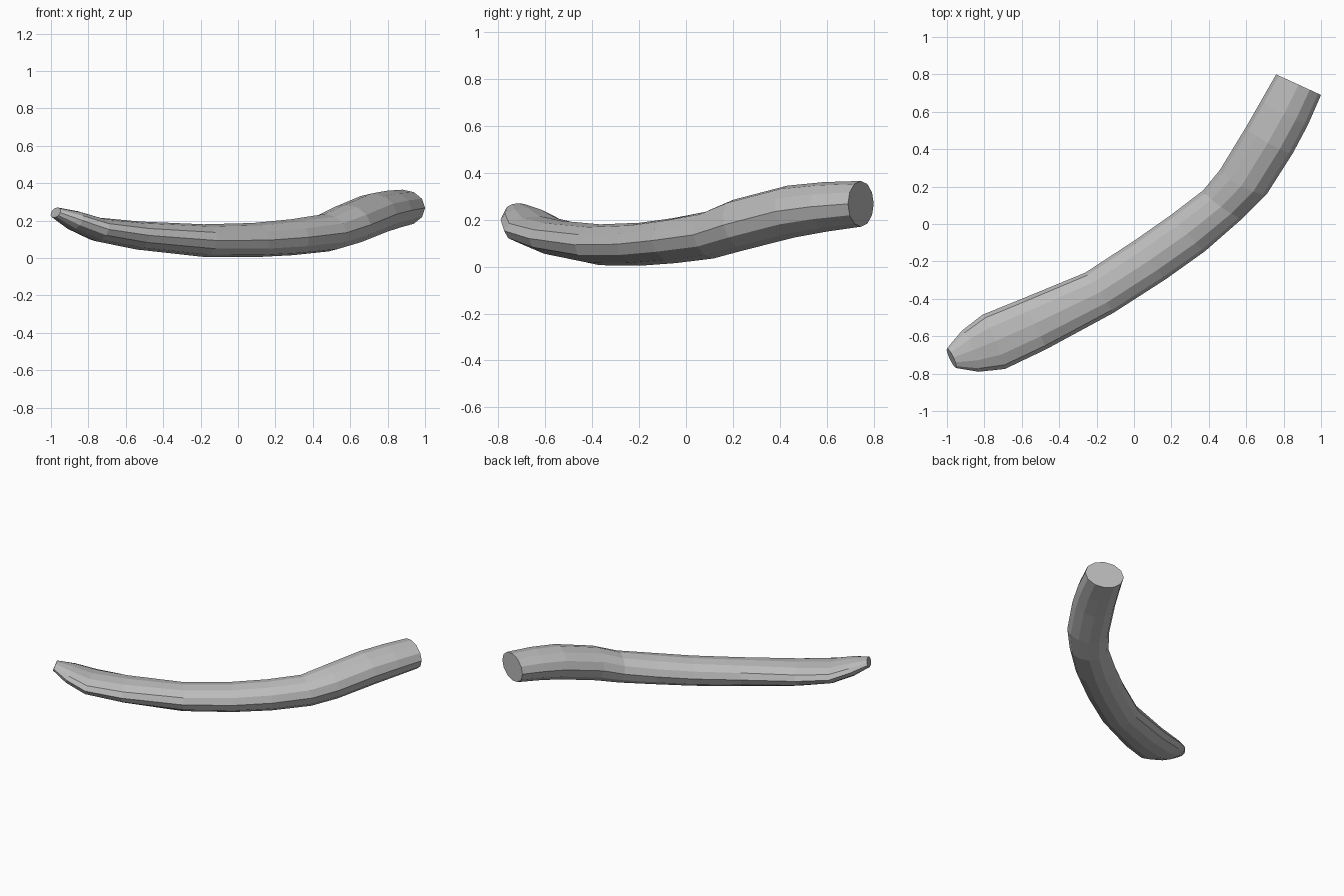
import bpy, bmesh
from math import cos, sin, pi
from mathutils import Vector

cube = bpy.data.objects.get("Cube")
if cube:
    bpy.data.objects.remove(cube)

# Plain grey material
grey = bpy.data.materials.new("plain grey")
grey.use_nodes = True
colour = (0.5, 0.5, 0.5, 1)
grey.diffuse_color = colour
grey.node_tree.nodes["Principled BSDF"].inputs["Base Color"].default_value = colour

# Stations from tip to butt: left x, y, right x, y, bottom z, top z
stations = [
    (-1.0, -.665, -.95, -.77, .215, .27),
    (-.92, -.57, -.83, -.79, .15, .25),
    (-.81, -.485, -.69, -.775, .09, .215),
    (-.6, -.4, -.47, -.67, .045, .195),
    (-.26, -.26, -.11, -.475, .006, .18),
    (0, -.09, .17, -.295, .004, .187),
    (.2, .05, .38, -.145, .015, .207),
    (.37, .18, .58, .03, .035, .235),
    (.46, .29, .71, .16, .07, .285),
    (.6, .52, .85, .38, .125, .345),
    (.68, .66, .93, .53, .15, .36),
    (.76, .8, 1.0, .69, .17, .365),
]
SIDES = 12

centres = [Vector(((a + c) / 2, (b + d) / 2, (e + f) / 2)) for a, b, c, d, e, f in stations]
last = len(stations) - 1

# Curved horn: elliptical rings, each square to the path
bm = bmesh.new()
rings = []
for i, (lx, ly, rx, ry, low, high) in enumerate(stations):
    side = Vector((rx - lx, ry - ly, 0)) / 2
    along = centres[min(i + 1, last)] - centres[max(i - 1, 0)]
    up = side.cross(along)
    up *= (high - low) / 2 / up.z
    if i == last:
        up = Vector((0, 0, (high - low) / 2))
    rings.append([bm.verts.new(centres[i] + side * cos(2 * pi * k / SIDES) + up * sin(2 * pi * k / SIDES))
                  for k in range(SIDES)])

# Skin and flat end caps
for near, far in zip(rings, rings[1:]):
    for k in range(SIDES):
        n = (k + 1) % SIDES
        bm.faces.new((near[k], near[n], far[n], far[k]))
bm.faces.new(rings[0])
bm.faces.new(rings[-1])
bmesh.ops.recalc_face_normals(bm, faces=bm.faces)

mesh = bpy.data.meshes.new("curved_horn")
bm.to_mesh(mesh)
bm.free()
mesh.materials.append(grey)
horn = bpy.data.objects.new("curved_horn", mesh)
bpy.context.collection.objects.link(horn)
